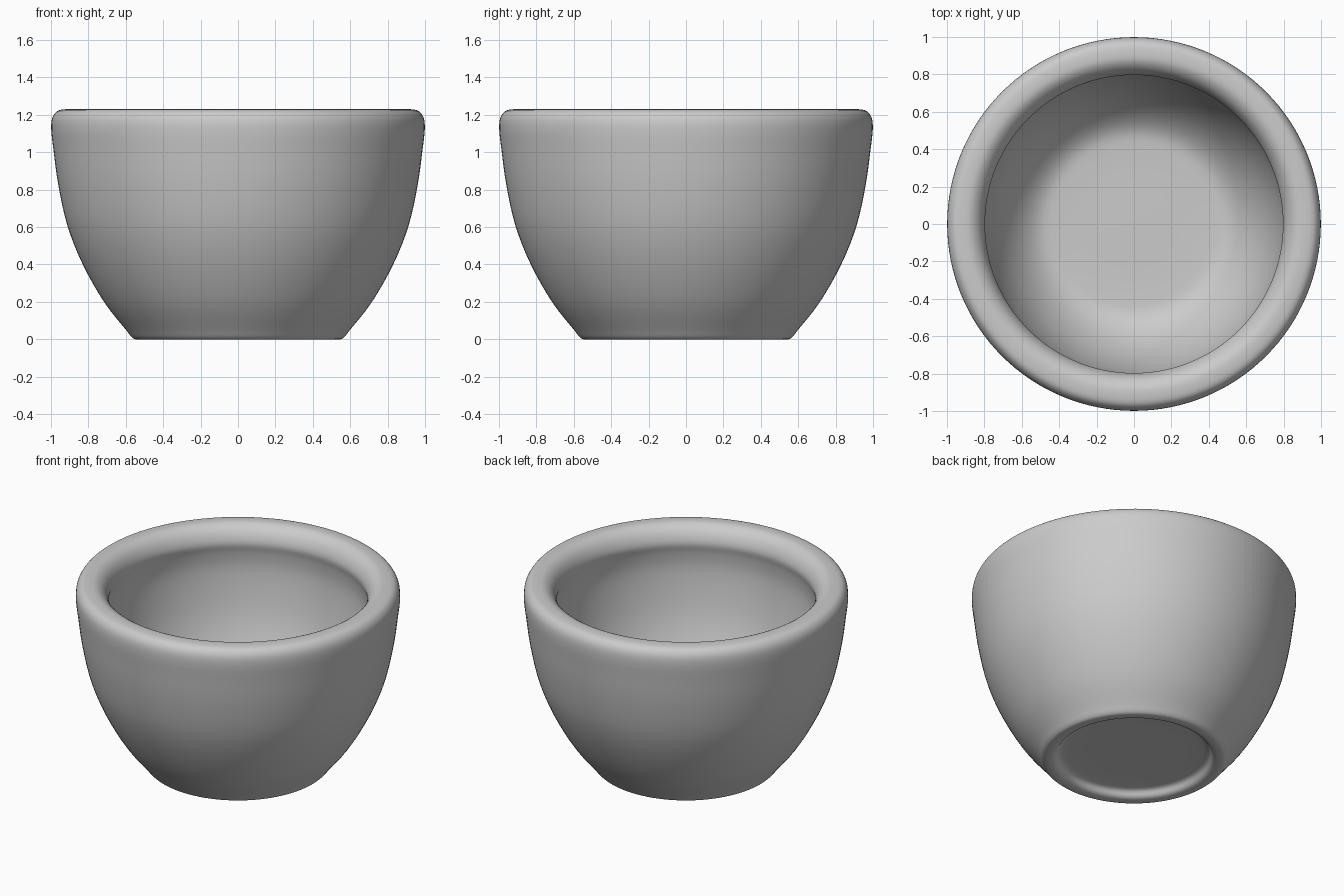
import bpy, bmesh
from math import tau
from mathutils import Vector

cube = bpy.data.objects.get("Cube")
if cube:
    bpy.data.objects.remove(cube, do_unlink=True)

# One plain grey glaze
glaze = bpy.data.materials.new("grey glaze")
glaze.use_nodes = True
grey = (0.6, 0.6, 0.6, 1)
glaze.diffuse_color = grey
glaze.node_tree.nodes["Principled BSDF"].inputs["Base Color"].default_value = grey

# Wall section as (radius, height): recess under the foot, outside, rim, inside
section = [
    (0, 0.05), (0.4, 0.05), (0.46, 0.04), (0.485, 0.01), (0.505, 0),
    (0.55, 0), (0.567, 0.01), (0.595, 0.045), (0.71, 0.19), (0.83, 0.4),
    (0.91, 0.6), (0.96, 0.82), (0.985, 1.0), (0.999, 1.14), (0.99, 1.19),
    (0.965, 1.22), (0.92, 1.23), (0.87, 1.225), (0.825, 1.19), (0.797, 1.12),
    (0.81, 1.05), (0.82, 0.95), (0.805, 0.78), (0.77, 0.6), (0.7, 0.41),
    (0.6, 0.26), (0.5, 0.185), (0.38, 0.17), (0, 0.17),
]


def smooth_path(points, steps):
    """Pass a centripetal spline through the points."""
    pts = [Vector((r, 0, z)) for r, z in points]
    pts = [2 * pts[0] - pts[1]] + pts + [2 * pts[-1] - pts[-2]]
    path = []
    for a, b, c, d in zip(pts, pts[1:], pts[2:], pts[3:]):
        t1 = (b - a).length ** 0.5
        t2 = t1 + (c - b).length ** 0.5
        t3 = t2 + (d - c).length ** 0.5
        for i in range(steps):
            t = t1 + (t2 - t1) * i / steps
            p = a.lerp(b, t / t1)
            q = b.lerp(c, (t - t1) / (t2 - t1))
            s = c.lerp(d, (t - t2) / (t3 - t2))
            path.append(p.lerp(q, t / t2).lerp(q.lerp(s, (t - t1) / (t3 - t1)),
                                                (t - t1) / (t2 - t1)))
    return path + [pts[-2]]


# Turn the section around the vertical axis
bm = bmesh.new()
verts = [bm.verts.new(p) for p in smooth_path(section, 4)]
edges = [bm.edges.new(pair) for pair in zip(verts, verts[1:])]
bmesh.ops.spin(bm, geom=verts + edges, cent=(0, 0, 0), axis=(0, 0, 1),
               angle=tau, steps=128, use_merge=False)
bmesh.ops.remove_doubles(bm, verts=bm.verts, dist=0.0005)
bmesh.ops.recalc_face_normals(bm, faces=bm.faces)
for face in bm.faces:
    face.smooth = True

mesh = bpy.data.meshes.new("bowl")
bm.to_mesh(mesh)
bm.free()
mesh.materials.append(glaze)
bowl = bpy.data.objects.new("bowl", mesh)
bpy.context.collection.objects.link(bowl)
